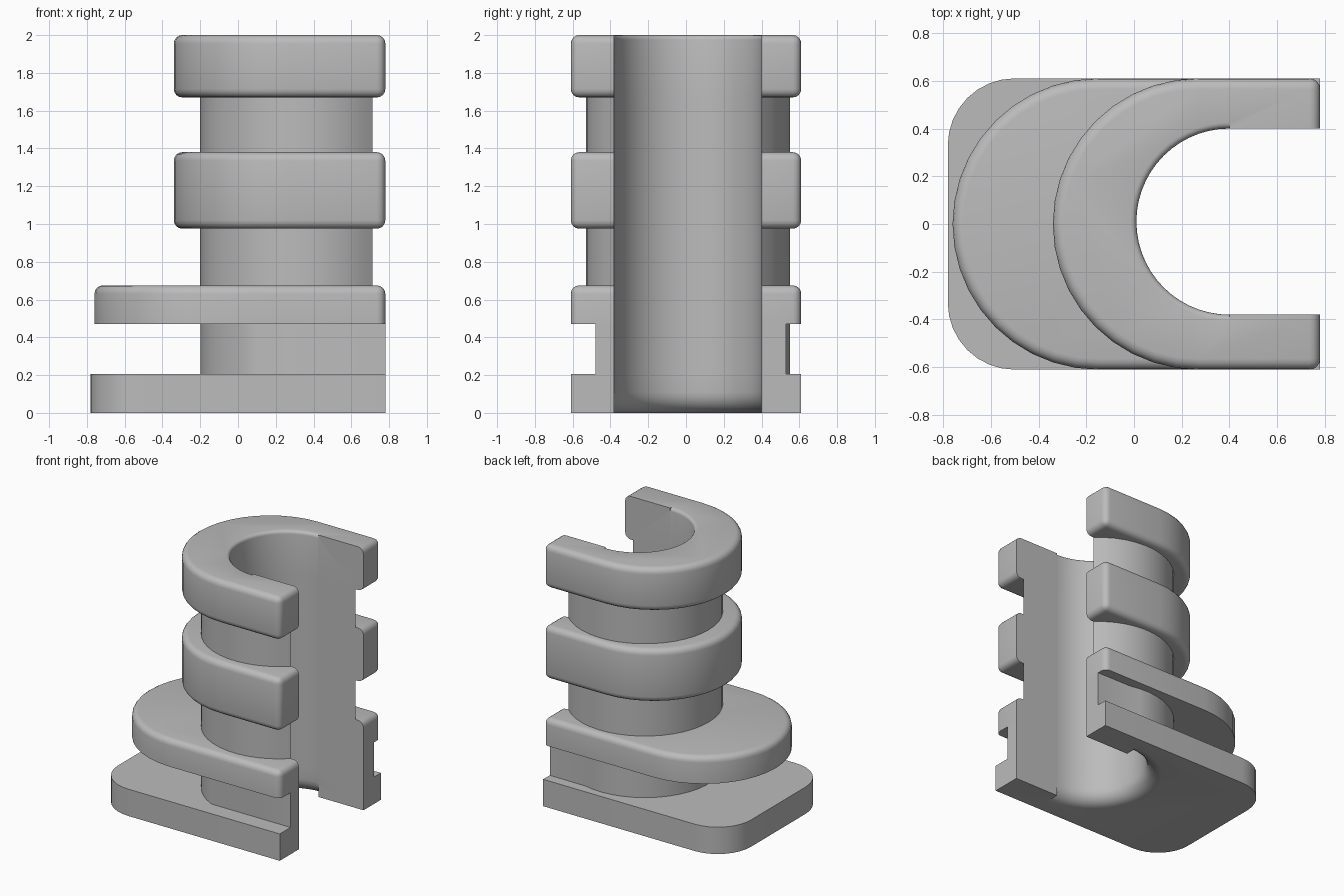
import bpy, bmesh
from math import sin, cos, radians

cube = bpy.data.objects.get("Cube")
if cube:
    bpy.data.objects.remove(cube, do_unlink=True)

grey = bpy.data.materials.new("plain grey")
grey.use_nodes = True
grey.diffuse_color = (0.5, 0.5, 0.5, 1)
grey.node_tree.nodes["Principled BSDF"].inputs["Base Color"].default_value = (0.5, 0.5, 0.5, 1)

END = 0.78      # open end of the body
HALF = 0.61     # half depth of base, flange and bands
BORE_X, BORE_Y, BORE_R = 0.40, 0.01, 0.39


def arc(cx, cy, r, start, stop, steps):
    angles = [radians(start + (stop - start) * i / steps) for i in range(steps + 1)]
    return [(cx + r * cos(a), cy + r * sin(a)) for a in angles]


def loft(name, rings, round_top=False, round_bottom=False):
    """Closed solid through rings of equal point count, with optional rounded rims."""
    bm = bmesh.new()
    loops = [[bm.verts.new(p) for p in ring] for ring in rings]
    n = len(loops[0])
    for low, high in zip(loops, loops[1:]):
        for i in range(n):
            j = (i + 1) % n
            bm.faces.new((low[i], low[j], high[j], high[i]))
    bm.faces.new(loops[0][::-1])
    bm.faces.new(loops[-1])
    bm.normal_update()
    if round_top or round_bottom:
        z0, z1 = rings[0][0][2], rings[-1][0][2]

        def picked(e):
            za, zb = (v.co.z for v in e.verts)
            if abs(za - zb) > 0.001:
                return all(v.co.x > END - 0.01 for v in e.verts)
            return round_top if abs(za - z1) < 0.001 else round_bottom
        bmesh.ops.bevel(bm, geom=[e for e in bm.edges if picked(e)], offset=0.045,
                        segments=4, profile=0.5, affect='EDGES', clamp_overlap=True)
    mesh = bpy.data.meshes.new(name)
    bm.to_mesh(mesh)
    bm.free()
    ob = bpy.data.objects.new(name, mesh)
    bpy.context.collection.objects.link(ob)
    mesh.materials.append(grey)
    return ob


def slab(name, outline, z0, z1, **rounding):
    return loft(name, [[(x, y, z) for x, y in outline] for z in (z0, z1)], **rounding)


def d_shape(cx):
    return [(END, HALF)] + arc(cx, 0, HALF, 90, 270, 20) + [(END, -HALF)]


# Outlines
base_outline = ([(END, HALF)] + arc(-0.50, 0.33, 0.28, 90, 180, 8)
                + arc(-0.50, -0.33, 0.28, 180, 270, 8) + [(END, -HALF)])
foot_outline = [(END, 0.53)] + arc(0.34, 0.01, 0.54, 75, 245, 20) + [(END, -0.48)]
neck_outline = arc(0.34, 0.01, 0.54, 46, 314, 32)

# Stacked body parts
parts = [
    slab("base_plate", base_outline, 0, 0.205),
    slab("foot_neck", foot_outline, 0.205, 0.47),
    slab("flange", d_shape(-0.15), 0.47, 0.675, round_top=True),
    slab("lower_neck", neck_outline, 0.675, 0.975),
    slab("middle_band", d_shape(0.27), 0.975, 1.38, round_top=True, round_bottom=True),
    slab("upper_neck", neck_outline, 1.38, 1.67),
    slab("top_band", d_shape(0.27), 1.67, 2.0, round_top=True, round_bottom=True),
]

# Cutters: half-round bore flared at both ends, and the straight open slot
flare, lip = 0.11, 0.025
profile = [(BORE_R + flare, -0.1)]
for i in range(7):
    a = radians(15 * i)
    profile.append((BORE_R + flare * (1 - sin(a)), flare * (1 - cos(a))))
for i in range(5):
    a = radians(22.5 * i)
    profile.append((BORE_R + lip * (1 - cos(a)), 2 - lip + lip * sin(a)))
profile.append((BORE_R + lip, 2.1))
bore = loft("bore_cutter", [[(x, y, z) for x, y in arc(BORE_X, BORE_Y, r, 90, 270, 28)]
                            for r, z in profile])
lo, hi = BORE_Y - BORE_R, BORE_Y + BORE_R
slot = slab("slot_cutter", [(0.39, lo), (1, lo), (1, hi), (0.39, hi)], -0.1, 2.1)

for ob in parts:
    bpy.ops.object.select_all(action='DESELECT')
    ob.select_set(True)
    bpy.context.view_layer.objects.active = ob
    for cutter in (bore, slot):
        cutter.hide_render = True
        mod = ob.modifiers.new("cut", 'BOOLEAN')
        mod.operation, mod.solver, mod.object = 'DIFFERENCE', 'EXACT', cutter
        bpy.ops.object.modifier_apply(modifier=mod.name)
    bpy.ops.object.shade_smooth_by_angle(angle=radians(30))

for cutter in (bore, slot):
    bpy.data.objects.remove(cutter, do_unlink=True)
